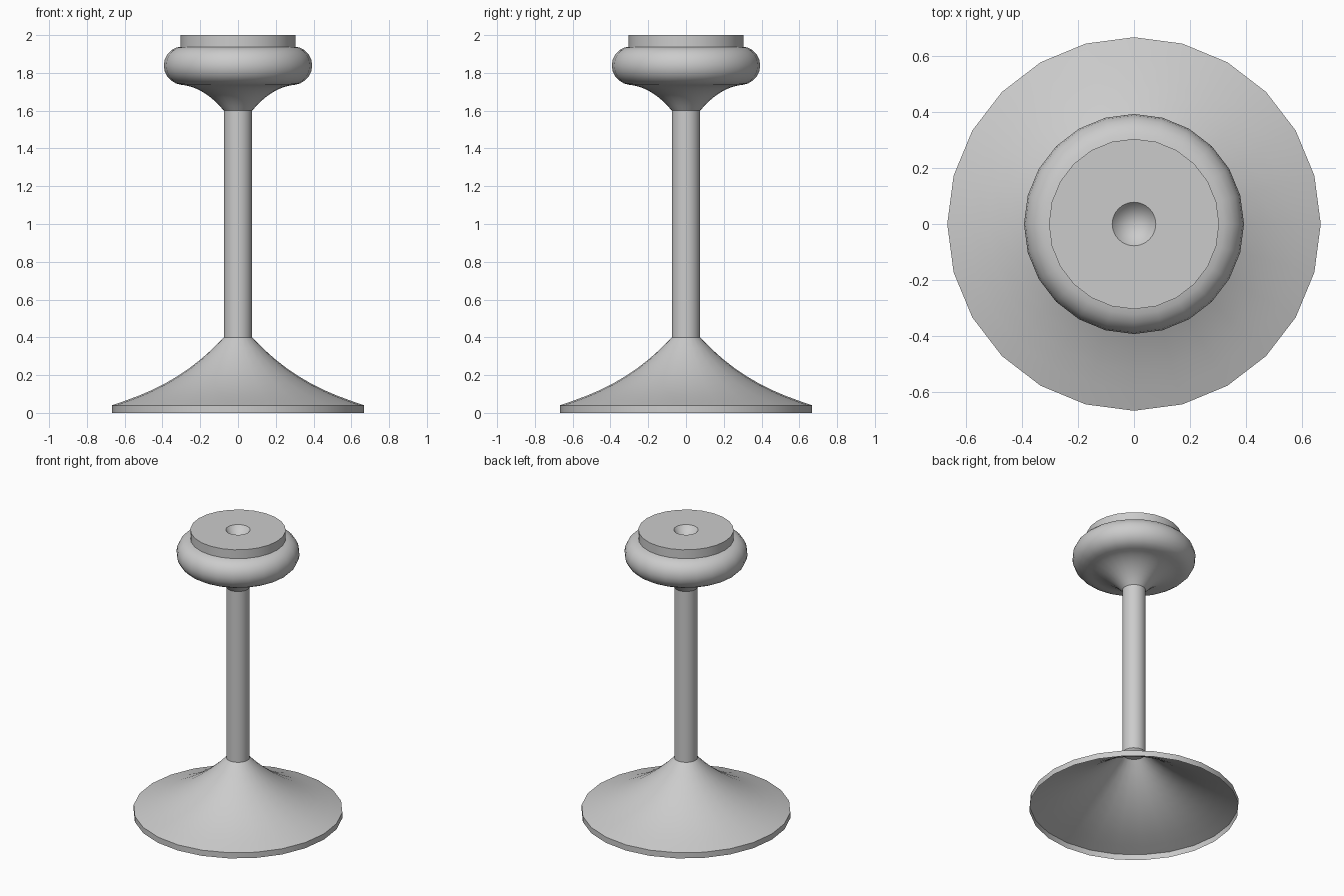
import bpy
import math
from mathutils import Vector
from mathutils.geometry import interpolate_bezier

SIDES = 24
cube = bpy.data.objects.get("Cube")
if cube:
    bpy.data.objects.remove(cube, do_unlink=True)

# Single plain grey
grey = bpy.data.materials.new("plain grey")
grey.use_nodes = True
colour = (0.6, 0.6, 0.6, 1)
grey.diffuse_color = colour
grey.node_tree.nodes["Principled BSDF"].inputs["Base Color"].default_value = colour


def lathe(name, profile):
    """Revolve an upward (radius, height) profile; radius 0 closes to a point."""
    verts, faces, rings = [], [], []
    for r, z in profile:
        start = len(verts)
        count = SIDES if r > 0 else 1
        for i in range(count):
            a = math.tau * i / SIDES
            verts.append((r * math.cos(a), r * math.sin(a), z))
        rings.append([start + i % count for i in range(SIDES)])
    for low, high in zip(rings, rings[1:]):
        for i in range(SIDES):
            j = (i + 1) % SIDES
            corners = [low[i], low[j], high[j], high[i]]
            faces.append(list(dict.fromkeys(corners)))
    mesh = bpy.data.meshes.new(name)
    mesh.from_pydata(verts, [], faces)
    mesh.materials.append(grey)
    obj = bpy.data.objects.new(name, mesh)
    bpy.context.collection.objects.link(obj)
    bpy.ops.object.select_all(action="DESELECT")
    bpy.context.view_layer.objects.active = obj
    obj.select_set(True)
    bpy.ops.object.shade_smooth_by_angle(angle=math.radians(32))
    return obj


def curve(*points, steps=10):
    """Smooth run between the first and last of four bezier points."""
    p = [Vector((r, z, 0)) for r, z in points]
    return [(v.x, v.y) for v in interpolate_bezier(*p, steps)]


# Hollow flared foot with a short upright rim
lathe("flared_base", [(0.667, 0), (0.667, 0.04)]
      + curve((0.667, 0.042), (0.44, 0.11), (0.25, 0.21), (0.075, 0.4))[1:])

# Slim pole, closed at both ends
lathe("pole", [(0, 0.4), (0.075, 0.4), (0.075, 1.6), (0, 1.6)])

# Cushion-shaped head: flared underside running into a rounded rim
lathe("cushion_head",
      curve((0.075, 1.6), (0.14, 1.68), (0.22, 1.73), (0.3, 1.737))
      + curve((0.3, 1.737), (0.35, 1.742), (0.393, 1.785), (0.393, 1.838), steps=6)[1:]
      + curve((0.393, 1.838), (0.393, 1.895), (0.35, 1.94), (0.29, 1.94), steps=6)[1:])

# Flat top disc with a conical socket
lathe("top_disc", [(0.304, 1.935), (0.304, 2.0), (0.078, 2.0), (0, 1.9)])
